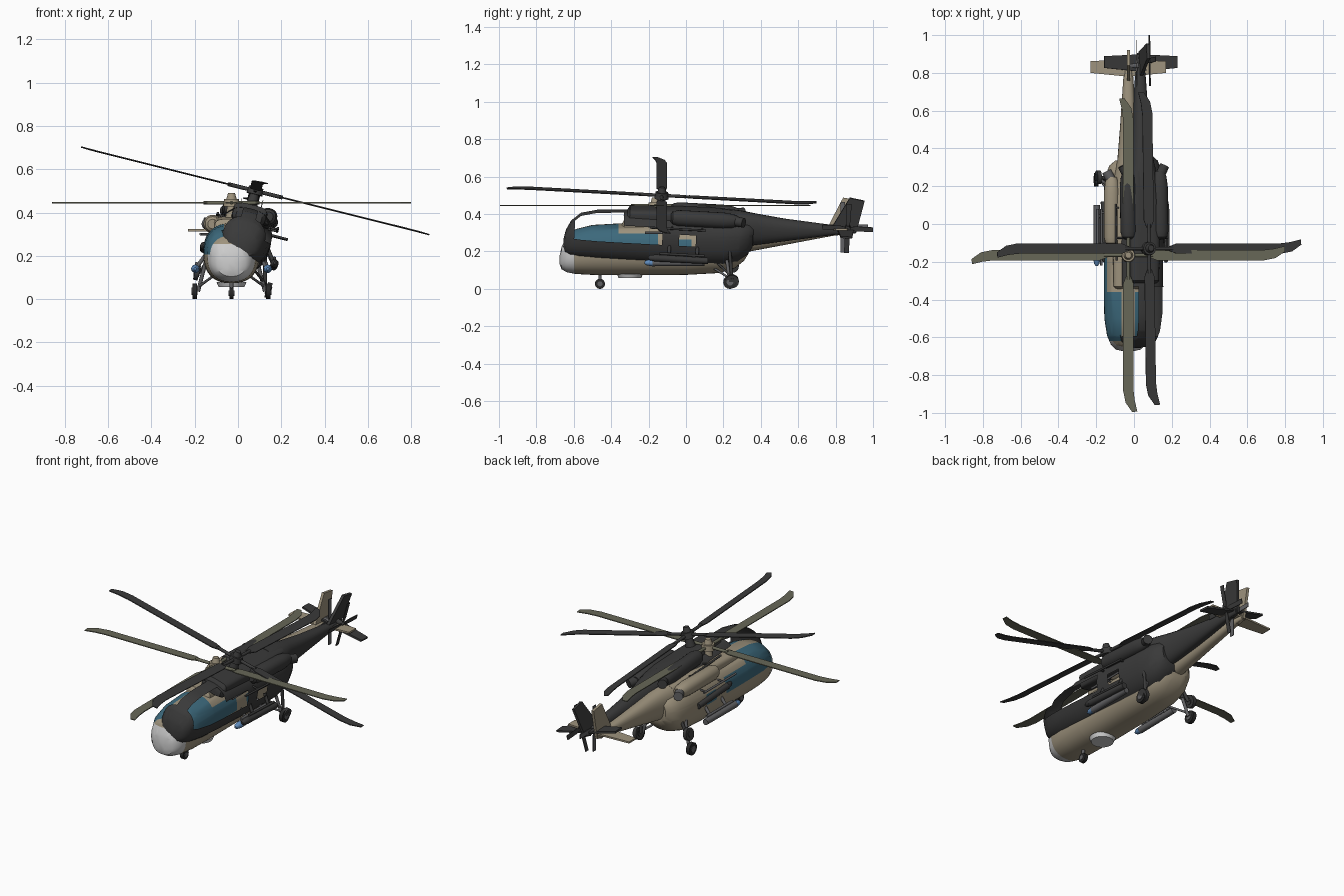
import bpy, bmesh, math
from mathutils import Matrix, Vector

if "Cube" in bpy.data.objects:
    bpy.data.objects.remove(bpy.data.objects["Cube"])


def material(name, r, g, b):
    m = bpy.data.materials.new(name)
    m.diffuse_color = (r, g, b, 1)
    m.use_nodes = True
    m.node_tree.nodes["Principled BSDF"].inputs["Base Color"].default_value = m.diffuse_color
    return m


TAN = material("tan paint", .34, .29, .205)
DARK = material("charred grey", .042, .042, .042)
GLASS = material("blue glass", .045, .14, .2)
RADOME = material("light grey", .6, .6, .6)
OLIVE = material("olive blade", .135, .135, .095)
BLUE = material("bright blue", .12, .27, .52)
STEEL = material("steel grey", .12, .12, .125)
BLACK = material("tyre black", .02, .02, .02)


def finish(name, bm, mats, M, smooth=True):
    bmesh.ops.recalc_face_normals(bm, faces=bm.faces)
    bm.transform(M)
    me = bpy.data.meshes.new(name)
    bm.to_mesh(me)
    bm.free()
    for m in mats:
        me.materials.append(m)
    ob = bpy.data.objects.new(name, me)
    bpy.context.collection.objects.link(ob)
    if smooth:
        bpy.context.view_layer.objects.active = ob
        ob.select_set(True)
        bpy.ops.object.shade_smooth_by_angle(angle=math.radians(35))
        ob.select_set(False)
    return ob


def loft(sections, n=32, power=2.0, cx=0):
    """Superellipse rings: (y, half width, bottom, top)."""
    bm = bmesh.new()
    rings = []
    for y, w, zb, zt in sections:
        ring = []
        for i in range(n):
            a = 2 * math.pi * i / n
            c, s = math.cos(a), math.sin(a)
            px = math.copysign(abs(c) ** (2 / power), c)
            pz = math.copysign(abs(s) ** (2 / power), s)
            ring.append(bm.verts.new((cx + w * px, y, (zb + zt) / 2 + (zt - zb) / 2 * pz)))
        rings.append(ring)
    for a, b in zip(rings, rings[1:]):
        for i in range(n):
            j = (i + 1) % n
            bm.faces.new((a[i], a[j], b[j], b[i]))
    bm.faces.new(rings[0])
    bm.faces.new(rings[-1])
    return bm


def rod(bm, a, b, r1, r2=None, n=12):
    a, b = Vector(a), Vector(b)
    d = b - a
    T = Matrix.Translation((a + b) / 2) @ d.to_track_quat('Z', 'Y').to_matrix().to_4x4()
    bmesh.ops.create_cone(bm, cap_ends=True, segments=n, radius1=r1,
                          radius2=r1 if r2 is None else r2, depth=d.length, matrix=T)


def plate(bm, outline, thick, T):
    """Flat outline in local xy, given thickness along local z, placed by T."""
    lo, hi = ([bm.verts.new(T @ Vector((x, y, z))) for x, y in outline]
              for z in (-thick / 2, thick / 2))
    bm.faces.new(lo)
    bm.faces.new(hi)
    for i in range(len(lo)):
        j = (i + 1) % len(lo)
        bm.faces.new((lo[i], lo[j], hi[j], hi[i]))


HULL = [(-.675, .02, .13, .18), (-.665, .065, .105, .225), (-.64, .092, .09, .275),
        (-.59, .113, .08, .32), (-.5, .127, .075, .342), (-.36, .13, .073, .35),
        (0, .13, .075, .35), (.18, .13, .085, .35), (.26, .12, .11, .345),
        (.31, .1, .15, .335), (.335, .07, .19, .32)]


def is_window(c):
    x, y, z = abs(c.x), c.y, c.z
    cockpit = -.62 < y < -.36 and z > .205 and x > .035
    side = -.36 < y < -.15 and .205 < z < .295
    cabin = -.06 < y < .03 and .205 < z < .265
    return cockpit or side or cabin


def helicopter(tag, M, burnt):
    def pick(m):
        return DARK if burnt else m
    body, blade, metal, tyre = pick(TAN), pick(OLIVE), pick(STEEL), pick(BLACK)

    # hull, split along the window edges; the burnt one has empty windows
    bm = loft(HULL, 40, 2.4)
    cuts = [((0, y, 0), (0, 1, 0)) for y in (-.62, -.6, -.36, -.15, -.06, .03)]
    cuts += [((0, 0, z), (0, 0, 1)) for z in (.205, .255, .265, .295)]
    cuts += [((x, 0, 0), (1, 0, 0)) for x in (-.035, .035)]
    for co, no in cuts:
        bmesh.ops.bisect_plane(bm, geom=bm.verts[:] + bm.edges[:] + bm.faces[:],
                               plane_co=co, plane_no=no)
    holes = []
    for f in bm.faces:
        c = f.calc_center_median()
        if is_window(c):
            f.material_index = 1
            holes.append(f)
        elif c.y < -.6 and c.z < .255:
            f.material_index = 2
    bmesh.ops.recalc_face_normals(bm, faces=bm.faces)
    if burnt:
        bmesh.ops.delete(bm, geom=holes, context='FACES')
    finish(tag + "_hull", bm, [body, pick(GLASS), pick(RADOME)], M)

    # engine deck and tail boom
    deck = [(-.35, .06, .29, .335), (-.33, .078, .28, .37), (-.1, .082, .28, .38),
            (.1, .08, .28, .384), (.25, .06, .26, .38)]
    finish(tag + "_engine_deck", loft(deck, 32, 4), [body], M)
    boom = [(.15, .085, .17, .385), (.25, .08, .185, .384), (.34, .058, .2, .372), (.5, .045, .23, .352),
            (.78, .026, .283, .33), (.88, .016, .295, .325)]
    finish(tag + "_tail_boom", loft(boom, 24, 2.4), [body], M)

    # engines with exhausts
    for side in (-1, 1):
        prof = [(-.11, .022), (-.1, .034), (-.07, .042), (.17, .042), (.22, .036), (.25, .026)]
        eng = [(y, r, .347 - r, .347 + r) for y, r in prof]
        finish(tag + "_engine", loft(eng, 20, 2.2, .087 * side), [body], M)
        bm = bmesh.new()
        rod(bm, (.09 * side, .23, .347), (.115 * side, .28, .347), .026, .026, 16)
        finish(tag + "_exhaust", bm, [pick(STEEL)], M)

    # tail fin and stabiliser
    bm = bmesh.new()
    upright = Matrix(((0, 0, 1, 0), (1, 0, 0, 0), (0, 1, 0, 0), (0, 0, 0, 1)))
    plate(bm, [(.75, .315), (.84, .488), (.92, .475), (.885, .3), (.84, .285)], .016, upright)
    finish(tag + "_tail_fin", bm, [body], M, False)
    bm = bmesh.new()
    plate(bm, [(-.2, .8), (0, .78), (.2, .8), (.2, .862), (0, .872), (-.2, .862)], .01,
          Matrix.Translation((0, 0, .318)))
    finish(tag + "_stabiliser", bm, [body], M, False)

    # tail rotor
    bm = bmesh.new()
    centre = Matrix.Translation((.045, .838, .33)) @ upright
    for k in range(4):
        plate(bm, [(.01, -.006), (.04, -.013), (.135, -.013), (.135, .013), (.04, .013), (.01, .006)],
              .004, centre @ Matrix.Rotation(k * math.pi / 2, 4, 'Z'))
    rod(bm, (0, .838, .33), (.055, .838, .33), .014)
    finish(tag + "_tail_rotor", bm, [pick(STEEL)], M, False)

    # main rotor: four blades with swept tips
    hub = Matrix.Translation((0, -.165, .445))
    bm = bmesh.new()
    outline = [(.11, -.012), (.15, -.027), (.72, -.027), (.78, -.015), (.83, .02),
               (.828, .048), (.77, .034), (.71, .027), (.15, .027), (.11, .012)]
    for k in range(4):
        plate(bm, outline, .005, hub @ Matrix.Rotation(k * math.pi / 2, 4, 'Z'))
    finish(tag + "_rotor_blades", bm, [blade], M, False)
    bm = bmesh.new()
    for k in range(4):
        d = Vector((math.cos(k * math.pi / 2), math.sin(k * math.pi / 2), 0))
        o = Vector((0, -.165, .445))
        rod(bm, o + d * .02, o + d * .13, .009)
    finish(tag + "_rotor_arms", bm, [blade], M)
    bm = bmesh.new()
    rod(bm, (0, -.165, .36), (0, -.165, .43), .03, .02, 16)
    rod(bm, (0, -.165, .428), (0, -.165, .462), .038, .034, 20)
    rod(bm, (0, -.165, .462), (0, -.165, .49), .024, .016, 16)
    finish(tag + "_rotor_hub", bm, [body], M)

    # undercarriage
    tyres, hubs, legs = bmesh.new(), bmesh.new(), bmesh.new()
    for x, y, r, w in ((-.17, .235, .036, .011), (.17, .235, .036, .011), (0, -.46, .027, .01)):
        rod(tyres, (x - w, y, r), (x + w, y, r), r, r, 20)
        rod(hubs, (x - w - .003, y, r), (x + w + .003, y, r), r * .5, r * .5, 16)
        if x:
            s = math.copysign(1, x)
            rod(legs, (x - .016 * s, y, r), (.11 * s, .21, .21), .009)
            rod(legs, (x - .016 * s, y, r + .02), (.08 * s, .15, .11), .006)
        else:
            rod(legs, (0, y, r), (0, y, .1), .009)
    finish(tag + "_tyres", tyres, [tyre], M)
    finish(tag + "_wheel_hubs", hubs, [metal], M)
    finish(tag + "_wheel_legs", legs, [metal], M)

    # side stores on pylons, and thin rails above
    for s in (-1, 1):
        x, z = .167 * s, .14
        bm = bmesh.new()
        rod(bm, (x, -.18, z), (x, .1, z), .019, .017, 16)
        finish(tag + "_store_body", bm, [metal], M)
        bm = loft([(-.222, .006, z - .006, z + .006), (-.21, .014, z - .014, z + .014),
                   (-.178, .0195, z - .0195, z + .0195)], 16, 2, x)
        finish(tag + "_store_nose", bm, [pick(BLUE)], M)
        bm = bmesh.new()
        for y in (-.11, .04):
            rod(bm, (x, y, z), (.115 * s, y, .21), .009)
        rod(bm, (x * .97, -.16, z + .025), (x * .97, .08, z + .025), .007)
        rod(bm, (.143 * s, -.22, .3), (.143 * s, .08, .3), .006)
        for y in (-.1, .06):
            rod(bm, (.143 * s, y, .3), (.1 * s, y, .3), .005)
        finish(tag + "_pylons", bm, [pick(STEEL)], M)

    # belly radar dish
    bm = bmesh.new()
    rod(bm, (0, -.3, .057), (0, -.3, .08), .06, .07, 32)
    finish(tag + "_belly_radar", bm, [pick(RADOME)], M)


# intact aircraft, then the burnt copy rolled to the right and pitched up
helicopter("intact", Matrix.Translation((-.03, 0, 0)), False)
tilt = Matrix.Rotation(math.radians(14), 4, 'Y') @ Matrix.Rotation(math.radians(-3.2), 4, 'X')
helicopter("burnt", Matrix.Translation((.08, -.13, .5)) @ tilt
           @ Matrix.Translation((0, .165, -.445)), True)
